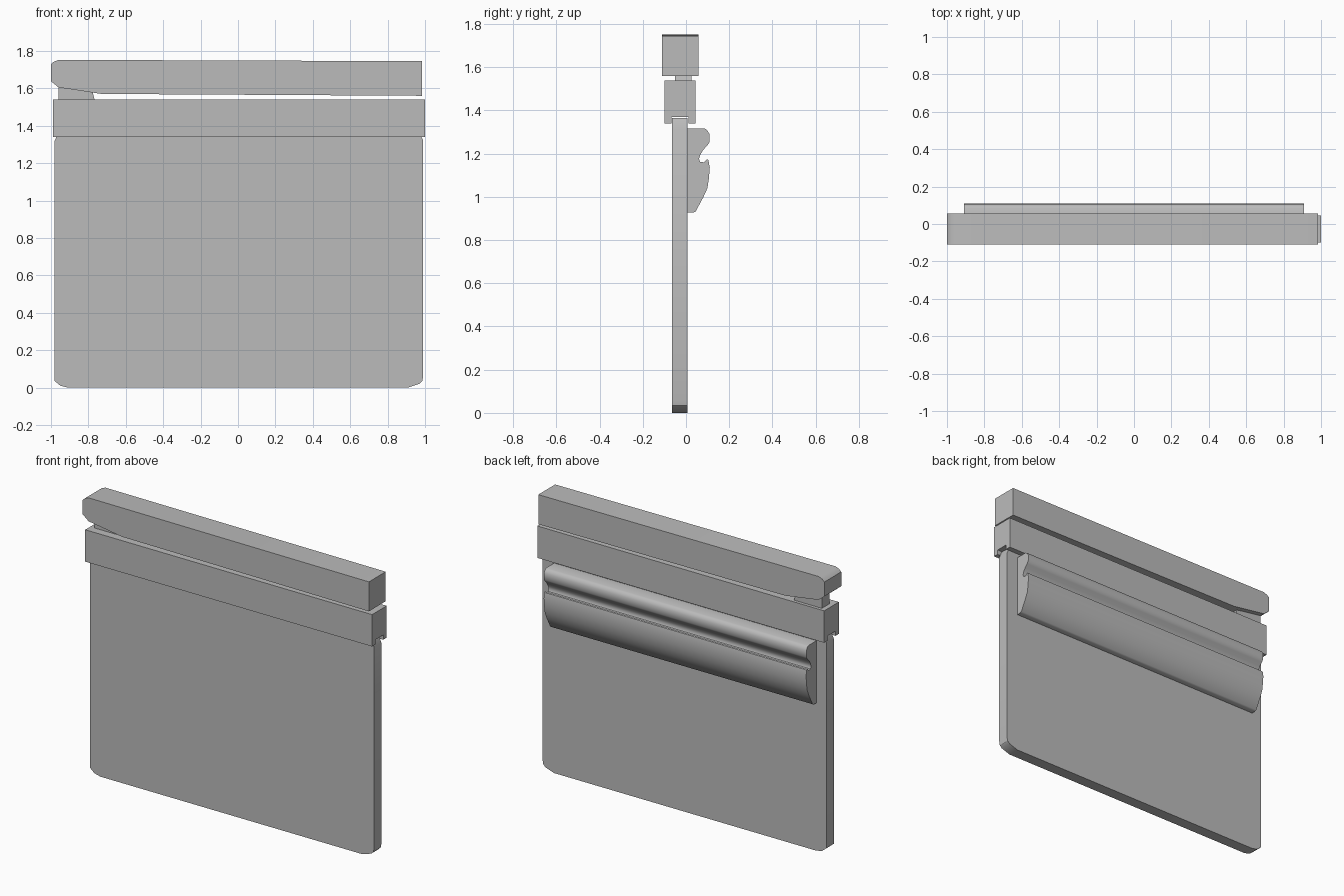
import bpy, bmesh
from math import radians
from mathutils import Vector

cube = bpy.data.objects.get("Cube")
if cube:
    bpy.data.objects.remove(cube)

grey = bpy.data.materials.new("plain grey")
grey.use_nodes = True
grey.diffuse_color = (0.5, 0.5, 0.5, 1)
grey.node_tree.nodes["Principled BSDF"].inputs["Base Color"].default_value = (0.5, 0.5, 0.5, 1)


def extrude(name, outline, start, end, axis, smooth=None):
    """Extrude an outline: (x, z) pairs along y, or (y, z) pairs along x."""
    bm = bmesh.new()
    if axis == "y":
        points, step = [(a, start, b) for a, b in outline], Vector((0, end - start, 0))
    else:
        points, step = [(start, a, b) for a, b in outline], Vector((end - start, 0, 0))
    face = bm.faces.new([bm.verts.new(p) for p in points])
    grown = bmesh.ops.extrude_face_region(bm, geom=[face])
    verts = [v for v in grown["geom"] if isinstance(v, bmesh.types.BMVert)]
    bmesh.ops.translate(bm, verts=verts, vec=step)
    bmesh.ops.recalc_face_normals(bm, faces=bm.faces)
    mesh = bpy.data.meshes.new(name)
    bm.to_mesh(mesh)
    bm.free()
    mesh.materials.append(grey)
    obj = bpy.data.objects.new(name, mesh)
    bpy.context.collection.objects.link(obj)
    if smooth:
        bpy.ops.object.select_all(action="DESELECT")
        obj.select_set(True)
        bpy.context.view_layer.objects.active = obj
        bpy.ops.object.shade_smooth_by_angle(angle=radians(smooth))
    return obj


# Flat panel with clipped corners
extrude("panel", [
    (-0.91, 0), (0.91, 0), (0.97, 0.02), (0.985, 0.035), (0.99, 0.06),
    (0.99, 1.32), (0.97, 1.365), (-0.96, 1.365), (-0.98, 1.32),
    (-0.98, 0.035), (-0.95, 0.01)], -0.065, 0.007, "y", 30)

# Rail with a slot that holds the panel
extrude("slotted_rail", [
    (-0.1, 1.34), (-0.068, 1.34), (-0.068, 1.37), (0.011, 1.37),
    (0.011, 1.34), (0.045, 1.34), (0.045, 1.54), (-0.1, 1.54)], -0.99, 1, "x")

# Small spacer between the two rails
extrude("spacer", [
    (-0.96, 1.53), (-0.765, 1.53), (-0.78, 1.59), (-0.96, 1.62)], -0.05, 0.025, "y")

# Top bar with a rounded, tapered right end
extrude("top_bar", [
    (0.985, 1.56), (0.985, 1.745), (-0.96, 1.752), (-0.985, 1.742),
    (-1, 1.728), (-1, 1.638), (-0.96, 1.605), (-0.73, 1.57)], -0.11, 0.057, "y", 30)

# Moulded grip on the back
extrude("back_grip", [
    (0.006, 1.317), (0.085, 1.317), (0.097, 1.31), (0.108, 1.292), (0.108, 1.252),
    (0.097, 1.236), (0.08, 1.218), (0.066, 1.195), (0.06, 1.175), (0.066, 1.162),
    (0.083, 1.16), (0.098, 1.174), (0.104, 1.17), (0.11, 1.135), (0.106, 1.085),
    (0.099, 1.04), (0.08, 0.998), (0.045, 0.933), (0.033, 0.927), (0.006, 0.927)],
    -0.91, 0.91, "x", 45)
